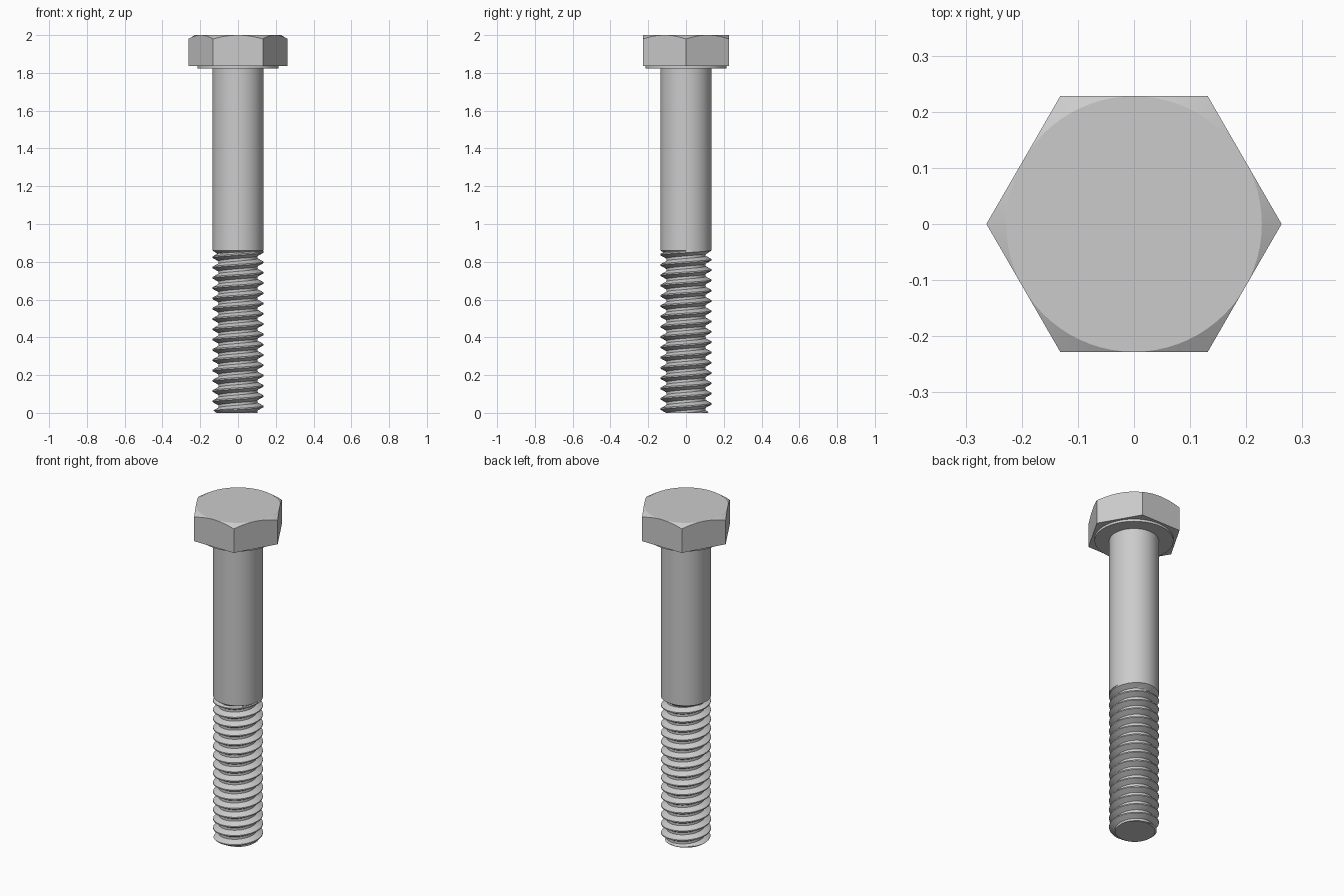
import bpy, bmesh
from math import cos, sin, tan, pi, radians

if "Cube" in bpy.data.objects:
    bpy.data.objects.remove(bpy.data.objects["Cube"])

N = 72                      # columns around the bolt
R, ROOT = 0.135, 0.104      # shank and thread root radius
PITCH, THREAD_TOP = 0.0545, 0.86
HEAD_R, FLAT = 0.263, 0.2278


def loft(name, rows):
    """Skin rows of N+1 points; coincident points are welded."""
    bm = bmesh.new()
    grid = [[bm.verts.new(p) for p in row] for row in rows]
    for a, b in zip(grid, grid[1:]):
        for i in range(N):
            bm.faces.new((a[i], a[i + 1], b[i + 1], b[i]))
    bmesh.ops.remove_doubles(bm, verts=bm.verts, dist=1e-5)
    bmesh.ops.recalc_face_normals(bm, faces=bm.faces)
    mesh = bpy.data.meshes.new(name)
    bm.to_mesh(mesh)
    bm.free()
    obj = bpy.data.objects.new(name, mesh)
    bpy.context.collection.objects.link(obj)
    bpy.ops.object.select_all(action='DESELECT')
    obj.select_set(True)
    bpy.context.view_layer.objects.active = obj
    bpy.ops.object.shade_smooth_by_angle(angle=radians(25))
    return obj


def angle(i):
    return 2 * pi * (i % N) / N


def circle(r, z):
    return [(r * cos(angle(i)), r * sin(angle(i)), z) for i in range(N + 1)]


def hexagon(height):
    """Hexagonal outline whose height depends on the local radius."""
    row = []
    for i in range(N + 1):
        r = FLAT / cos((angle(i) % (pi / 3)) - pi / 6)
        row.append((r * cos(angle(i)), r * sin(angle(i)), height(r)))
    return row


# Hex head with washer face below and 30 degree chamfer on top
loft("hex_head", [
    circle(R, 1.822), circle(0.214, 1.822), circle(0.214, 1.836),
    hexagon(lambda r: 1.836),
    hexagon(lambda r: 2.0 - (r - FLAT) * tan(radians(30))),
    circle(FLAT, 2.0), circle(0, 2.0),
])


def thread_radius(z, turn):
    """V thread with flat root and crest, tip chamfer and run-out."""
    t = turn % 1.0
    if t < 0.25:
        f = 0
    elif t < 0.5625:
        f = (t - 0.25) / 0.3125
    elif t < 0.6875:
        f = 1
    else:
        f = (1 - t) / 0.3125
    r = min(ROOT + (R - ROOT) * f, 0.114 + z * 1.2)
    return max(r, R - (THREAD_TOP - z) * 1.5)


# Helical thread running into the plain shank
STEPS = 16
rows = [circle(0, 0)]
for k in range(-STEPS - 1, int((THREAD_TOP / PITCH + 1) * STEPS) + 1):
    row = []
    for i in range(N + 1):
        z = min(max(PITCH * (k / STEPS + i / N), 0), THREAD_TOP)
        r = thread_radius(z, z / PITCH - i / N)
        row.append((r * cos(angle(i)), r * sin(angle(i)), z))
    rows.append(row)
rows += [circle(R, THREAD_TOP), circle(R, 1.822)]
loft("threaded_shank", rows)
